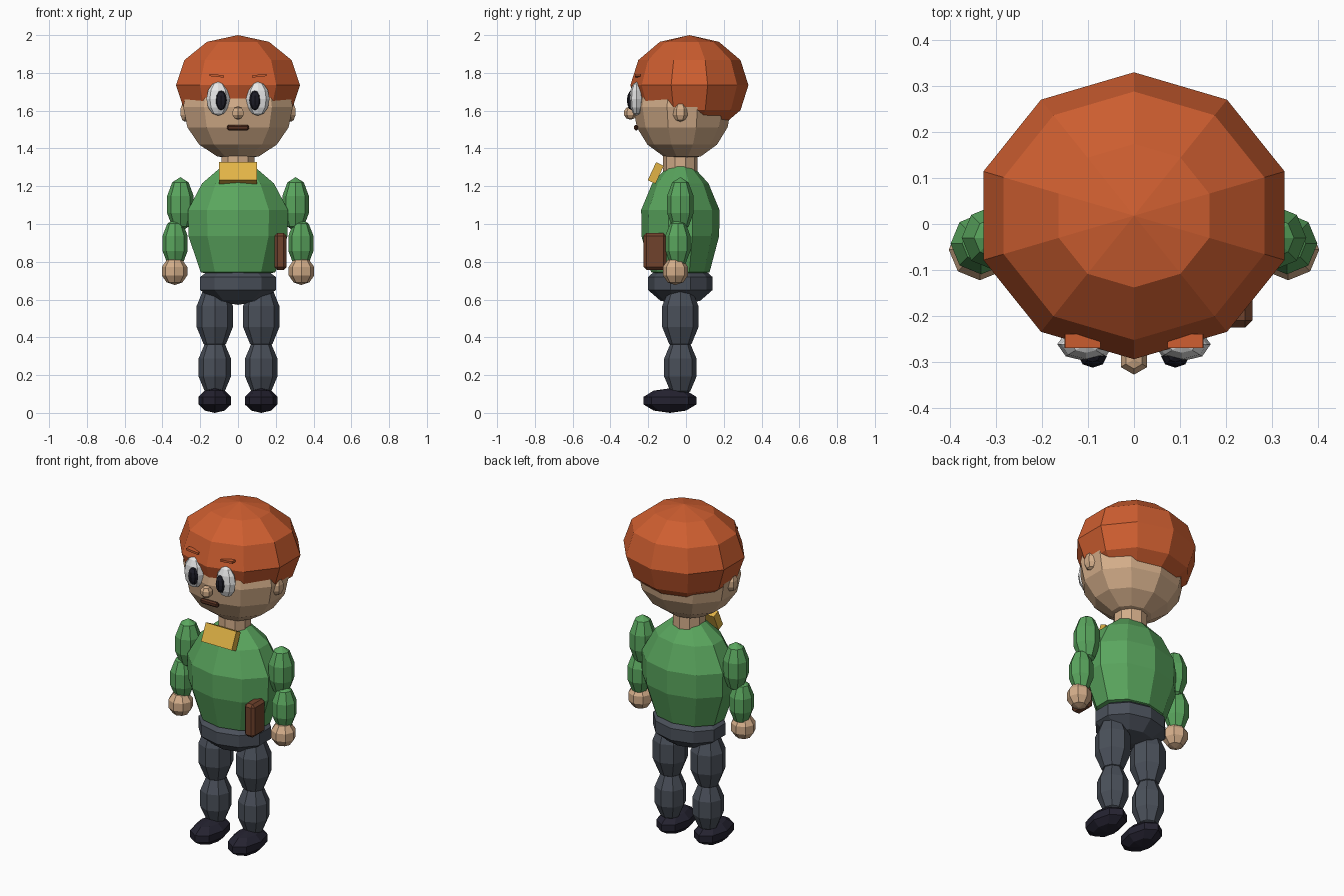
import bpy, bmesh, math
from mathutils import Matrix, Vector

if "Cube" in bpy.data.objects:
    bpy.data.objects.remove(bpy.data.objects["Cube"])


def material(name, r, g, b):
    def lin(c):
        c /= 255
        return c / 12.92 if c <= 0.04045 else ((c + 0.055) / 1.055) ** 2.4
    m = bpy.data.materials.new(name)
    m.diffuse_color = (lin(r), lin(g), lin(b), 1)
    m.use_nodes = True
    m.node_tree.nodes["Principled BSDF"].inputs["Base Color"].default_value = m.diffuse_color
    return m


HAIR = material("hair_orange", 206, 94, 48)
SKIN = material("skin", 212, 174, 138)
GREEN = material("sweater_green", 90, 166, 94)
PANTS = material("trouser_grey", 74, 80, 90)
SHOE = material("shoe_black", 36, 34, 48)
YELLOW = material("collar_yellow", 226, 180, 70)
BROWN = material("pouch_brown", 112, 66, 44)
WHITE = material("eye_white", 232, 232, 232)
PUPIL = material("pupil_black", 28, 28, 38)
MOUTH = material("mouth_brown", 88, 50, 34)


def finish(name, bm, mat):
    bmesh.ops.recalc_face_normals(bm, faces=bm.faces)
    me = bpy.data.meshes.new(name)
    bm.to_mesh(me)
    bm.free()
    me.materials.append(mat)
    ob = bpy.data.objects.new(name, me)
    bpy.context.collection.objects.link(ob)
    return ob


def lathe(name, mat, profile, segs, centre, ratio=1.0):
    """Rings of (radius, height) with a vertex facing front; radius 0 closes to a point."""
    bm = bmesh.new()
    rings = []
    for r, z in profile:
        n = segs if r > 1e-5 else 1
        rings.append([bm.verts.new(Vector(centre) + Vector((
            r * math.sin(math.tau * i / segs), -r * ratio * math.cos(math.tau * i / segs), z)))
            for i in range(n)])
    for a, b in zip(rings, rings[1:]):
        for i in range(segs):
            j = (i + 1) % segs
            quad = [a[i % len(a)], a[j % len(a)], b[j % len(b)], b[i % len(b)]]
            bm.faces.new(list(dict.fromkeys(quad)))
    for ring in (rings[0], rings[-1]):
        if len(ring) > 1:
            bm.faces.new(ring)
    return finish(name, bm, mat)


def ball(name, mat, centre, size, segs=8, rings=5):
    """Faceted ellipsoid with the given three radii."""
    rx, ry, rz = size
    prof = []
    for k in range(rings + 1):
        a = math.pi * k / rings
        r = rx * math.sin(a)
        prof.append((0 if k in (0, rings) else r, -rz * math.cos(a)))
    return lathe(name, mat, prof, segs, centre, ry / rx)


def box(name, mat, centre, size, rot=(0, 0, 0), bevel=0):
    bm = bmesh.new()
    bmesh.ops.create_cube(bm, size=1)
    bmesh.ops.scale(bm, vec=size, verts=bm.verts)
    if bevel:
        bmesh.ops.bevel(bm, geom=bm.edges[:], offset=bevel, segments=1, affect='EDGES')
    ob = finish(name, bm, mat)
    ob.location = centre
    ob.rotation_euler = rot
    return ob


# Head, hair and neck
ball("head", SKIN, (0, -0.02, 1.62), (0.305, 0.26, 0.283), 10, 8)
ball("hair", HAIR, (0, 0.018, 1.735), (0.345, 0.3125, 0.265), 10, 6)
lathe("neck", SKIN, [(0.092, 1.26), (0.092, 1.38)], 10, (0, -0.03, 0))

# Face
ball("nose", SKIN, (0, -0.295, 1.587), (0.035, 0.035, 0.035), 6, 5)
box("mouth", MOUTH, (0, -0.264, 1.51), (0.115, 0.022, 0.03), bevel=0.008)

# Torso, hips, collar and pouch
lathe("torso", GREEN, [(0, 0.70), (0.208, 0.745), (0.276, 0.937), (0.278, 1.075),
                       (0.2, 1.215), (0.09, 1.305), (0, 1.315)], 10, (0, -0.03, 0), 0.745)
ball("hips", PANTS, (0, -0.03, 0.685), (0.221, 0.179, 0.113), 10, 5)
box("collar", YELLOW, (0, -0.16, 1.27), (0.2, 0.045, 0.105), (math.radians(-25), 0, 0))
box("pouch", BROWN, (0.225, -0.165, 0.855), (0.066, 0.122, 0.195), bevel=0.016)

# Paired parts
for side, s in (("left", -1), ("right", 1)):
    ball(side + "_ear", SKIN, (s * 0.28, -0.03, 1.593), (0.03, 0.042, 0.052), 6, 5)
    ball(side + "_eye", WHITE, (s * 0.105, -0.262, 1.663), (0.062, 0.037, 0.09), 8, 6)
    ball(side + "_pupil", PUPIL, (s * 0.09, -0.288, 1.655), (0.031, 0.025, 0.052), 8, 6)
    box(side + "_eyebrow", HAIR, (s * 0.112, -0.255, 1.785), (0.078, 0.03, 0.012),
        (0, s * math.radians(-6), 0))
    ball(side + "_upper_arm", GREEN, (s * 0.305, -0.03, 1.103), (0.074, 0.074, 0.145))
    ball(side + "_forearm", GREEN, (s * 0.333, -0.043, 0.897), (0.07, 0.07, 0.13))
    ball(side + "_hand", SKIN, (s * 0.336, -0.056, 0.75), (0.071, 0.07, 0.073))
    ball(side + "_thigh", PANTS, (s * 0.123, -0.03, 0.51), (0.101, 0.101, 0.18))
    ball(side + "_shin", PANTS, (s * 0.123, -0.03, 0.24), (0.09, 0.09, 0.155))
    ball(side + "_shoe", SHOE, (s * 0.123, -0.085, 0.065), (0.091, 0.147, 0.065))
